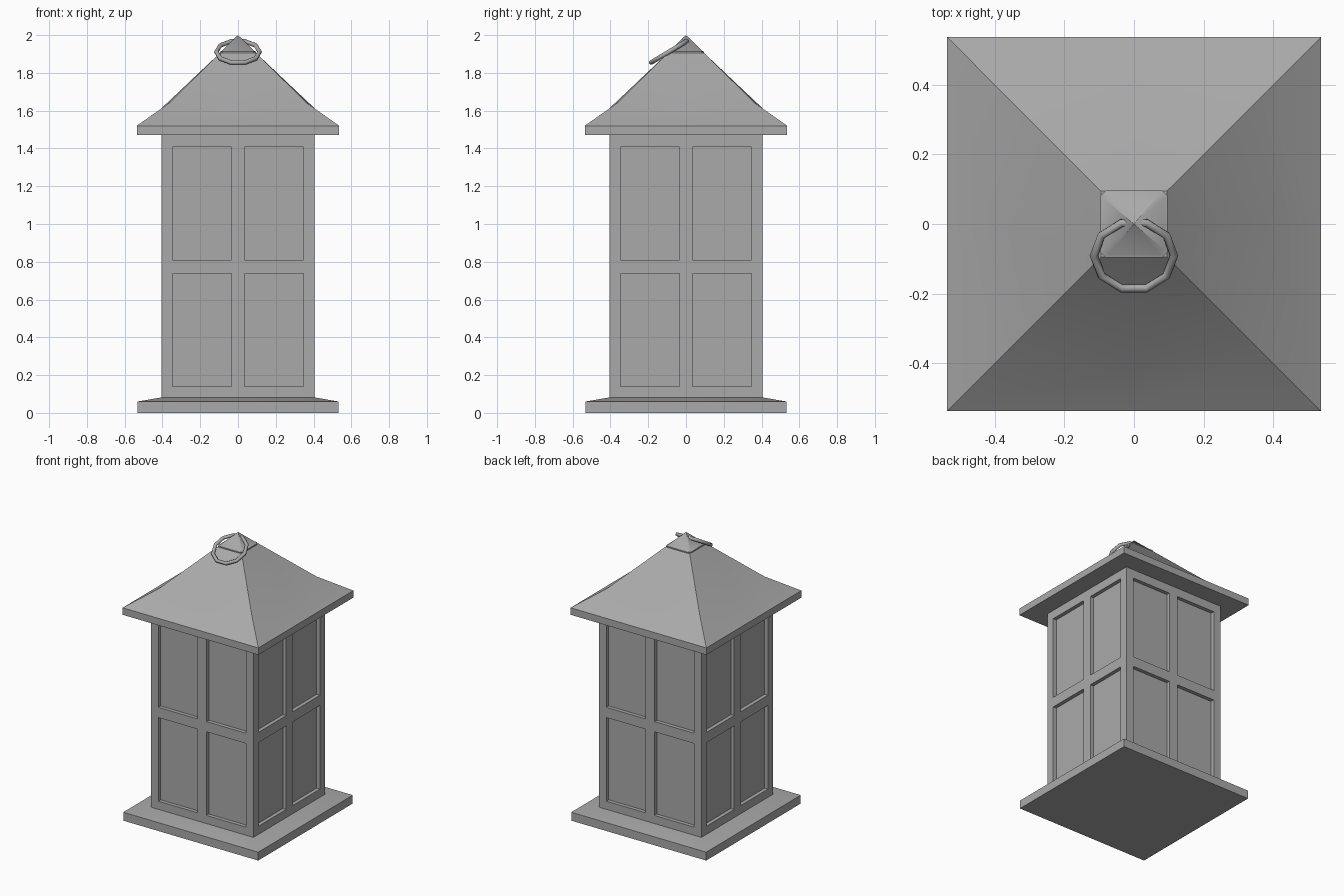
import bpy, bmesh, math
from mathutils import Matrix

if "Cube" in bpy.data.objects:
    bpy.data.objects.remove(bpy.data.objects["Cube"], do_unlink=True)

# Single grey material
grey = bpy.data.materials.new("plain_grey")
grey.use_nodes = True
colour = (0.4, 0.4, 0.4, 1)
grey.diffuse_color = colour
grey.node_tree.nodes["Principled BSDF"].inputs["Base Color"].default_value = colour


def finish(obj, angle):
    """Assign the material and smooth only the soft edges."""
    obj.data.materials.append(grey)
    bpy.ops.object.select_all(action='DESELECT')
    obj.select_set(True)
    bpy.context.view_layer.objects.active = obj
    bpy.ops.object.shade_smooth_by_angle(angle=math.radians(angle))


def add_mesh(name, bm, angle=30):
    bmesh.ops.remove_doubles(bm, verts=bm.verts, dist=0.0005)
    bmesh.ops.recalc_face_normals(bm, faces=bm.faces)
    mesh = bpy.data.meshes.new(name)
    bm.to_mesh(mesh)
    bm.free()
    obj = bpy.data.objects.new(name, mesh)
    bpy.context.collection.objects.link(obj)
    finish(obj, angle)


def loft(name, rings, angle=30):
    """Skin stacked rings of points and cap both ends."""
    bm = bmesh.new()
    loops = [[bm.verts.new(p) for p in ring] for ring in rings]
    for a, b in zip(loops, loops[1:]):
        for i in range(len(a)):
            j = (i + 1) % len(a)
            bm.faces.new((a[i], a[j], b[j], b[i]))
    bm.faces.new(loops[0][::-1])
    bm.faces.new(loops[-1])
    add_mesh(name, bm, angle)


def square(half, z, mid=None, mid_z=None):
    """Square ring with a point in the middle of each side."""
    mid = half if mid is None else mid
    mid_z = z if mid_z is None else mid_z
    pts = []
    for (cx, cy), (mx, my) in zip(((1, -1), (1, 1), (-1, 1), (-1, -1)),
                                  ((1, 0), (0, 1), (-1, 0), (0, -1))):
        pts += [(cx * half, cy * half, z), (mx * mid, my * mid, mid_z)]
    return pts


def clipped_square(half, cut, z):
    """Square ring with clipped corners."""
    pts = []
    for k in range(4):
        rot = Matrix.Rotation(k * math.pi / 2, 3, 'Z')
        for y in (cut - half, half - cut):
            pts.append(rot @ Matrix.Translation((half, y, z)).translation)
    return pts


# Plinth with a sloped top
loft("base", [square(0.533, 0), square(0.533, 0.06), square(0.405, 0.082)])

# Roof: eave band, flared skirt and steep upper slope
loft("roof", [square(0.536, 1.47), square(0.536, 1.52),
              square(0.365, 1.64, 0.408, 1.61), square(0.095, 1.906)])

# Body: four walls, each with a two by two set of recessed panes
HALF, DEPTH = 0.405, 0.027
xs = (-HALF, -0.346, -0.035, 0.035, 0.346, HALF)
zs = (0.07, 0.14, 0.737, 0.81, 1.408, 1.48)
bm = bmesh.new()
for side in range(4):
    turn = Matrix.Rotation(side * math.pi / 2, 3, 'Z')

    def quad(points):
        bm.faces.new([bm.verts.new(turn @ Matrix.Translation(p).translation)
                      for p in points])

    for i in range(len(xs) - 1):
        for j in range(len(zs) - 1):
            cell = [(xs[i], zs[j]), (xs[i + 1], zs[j]),
                    (xs[i + 1], zs[j + 1]), (xs[i], zs[j + 1])]
            outer = [(x, -HALF, z) for x, z in cell]
            if i % 2 and j % 2:
                inner = [(x, DEPTH - HALF, z) for x, z in cell]
                quad(inner)
                for k in range(4):
                    n = (k + 1) % 4
                    quad((outer[k], outer[n], inner[n], inner[k]))
            else:
                quad(outer)
add_mesh("paned_body", bm)

# Finial cap: thin plate rising to a point
loft("finial_cap", [clipped_square(0.096, 0.015, 1.9),
                    clipped_square(0.096, 0.015, 1.913),
                    clipped_square(0.087, 0.013, 1.916),
                    clipped_square(0.0004, 0.0001, 2.0)], 40)

# Tilted carrying ring
bpy.ops.mesh.primitive_torus_add(
    major_segments=10, minor_segments=8, major_radius=0.115, minor_radius=0.012,
    location=(0, -0.091, 1.911), rotation=(math.radians(31), 0, 0))
ring = bpy.context.object
ring.name = "carrying_ring"
finish(ring, 50)
